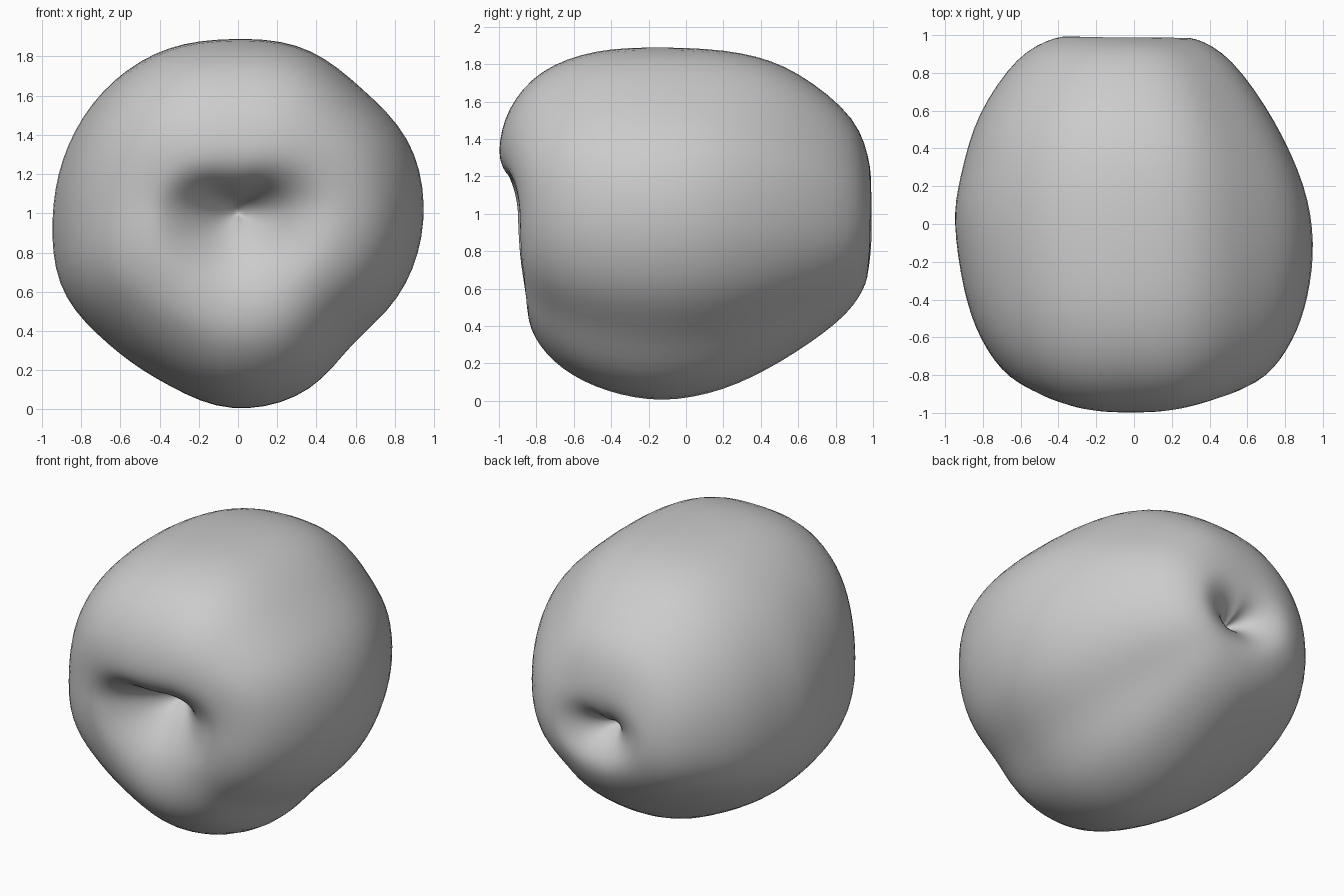
import bpy, bmesh, math

if "Cube" in bpy.data.objects:
    bpy.data.objects.remove(bpy.data.objects["Cube"])

SEGS, SUB = 72, 4

# Meridians from front dimple to back dimple: (offset coordinate, y)
top = [(1.0, -.55), (1.06, -.62), (1.11, -.78), (1.19, -.94), (1.33, -1.0), (1.56, -.945),
       (1.76, -.77), (1.87, -.48), (1.89, -.1), (1.86, .3), (1.75, .6), (1.51, .89),
       (1.25, .985), (1.08, .97), (.98, .88), (.93, .75)]
bottom = [(1.0, -.55), (.95, -.62), (.85, -.71), (.70, -.81), (.52, -.85), (.34, -.81),
          (.17, -.66), (.05, -.42), (0, -.12), (.06, .2), (.21, .51), (.42, .81),
          (.59, .945), (.73, .97), (.86, .88), (.93, .75)]
left = [(0, -.55), (-.08, -.62), (-.2, -.75), (-.33, -.86), (-.46, -.9), (-.66, -.81),
        (-.81, -.61), (-.9, -.35), (-.95, 0), (-.92, .25), (-.82, .58), (-.62, .87),
        (-.42, .985), (-.28, .98), (-.15, .89), (-.06, .75)]
right = [(0, -.55), (.08, -.62), (.2, -.75), (.33, -.85), (.5, -.89), (.7, -.8),
         (.84, -.61), (.92, -.38), (.95, -.1), (.9, .2), (.74, .55), (.52, .86),
         (.33, .98), (.2, .97), (.07, .89), (-.06, .75)]
# Widest cross-section: radius every 22.5 degrees from +x towards +z
outline = [.975, .985, .935, .94, .91, .925, .925, .92,
           .92, .94, .90, .91, .975, .965, .885, .938]


def spline(p0, p1, p2, p3, t):
    return .5 * (2 * p1 + (p2 - p0) * t + (2 * p0 - 5 * p1 + 4 * p2 - p3) * t * t
                 + (3 * p1 - p0 - 3 * p2 + p3) * t ** 3)


def along(pts, t):
    i = min(int(t), len(pts) - 2)
    ids = [max(0, min(len(pts) - 1, i + k)) for k in (-1, 0, 1, 2)]
    return [spline(*[pts[j][c] for j in ids], t - i) for c in (0, 1)]


def around(a):
    u = a / (math.tau / 16)
    i = int(u)
    return spline(*[outline[(i + k) % 16] for k in (-1, 0, 1, 2)], u - i)


def blend(vals, a, power=2):
    r, t, l, b = vals
    c, s = math.cos(a), math.sin(a)
    w = abs(c) ** (power if s > 0 else 2)
    return (r if c > 0 else l) * w + (t if s > 0 else b) * (1 - w)


# Fruit body: rings lofted between the two dimples
bm = bmesh.new()
n = (len(top) - 1) * SUB
rings = []
for k in range(1, n):
    f = k / n
    cx, cz = -.06 * f, 1.0 - .07 * f
    m = [along(p, k / SUB) for p in (right, top, left, bottom)]
    radii = [m[0][0] - cx, m[1][0] - cz, cx - m[2][0], cz - m[3][0]]
    ring = []
    for j in range(SEGS):
        a = math.tau * j / SEGS
        r = blend(radii, a)
        w = min(1, max(0, (r - .2) / .5))
        r *= 1 + w * (around(a) / blend((.975, .91, .92, .975), a) - 1)
        y = blend([q[1] for q in m], a, 3.5 if f < .5 else 2)
        ring.append(bm.verts.new((cx + r * math.cos(a), y, cz + r * math.sin(a))))
    rings.append(ring)
for r0, r1 in zip(rings, rings[1:]):
    for j in range(SEGS):
        i = (j + 1) % SEGS
        bm.faces.new((r0[j], r0[i], r1[i], r1[j]))
# Dimple floors
for ring, pole in ((rings[0], (0, -.55, 1.0)), (rings[-1], (-.06, .75, .93))):
    v = bm.verts.new(pole)
    for j in range(SEGS):
        bm.faces.new((v, ring[j], ring[(j + 1) % SEGS]))
# Soften the lips and blend the meridians
for _ in range(3):
    bmesh.ops.smooth_vert(bm, verts=bm.verts, factor=.5,
                          use_axis_x=True, use_axis_y=True, use_axis_z=True)
bmesh.ops.recalc_face_normals(bm, faces=bm.faces)
mesh = bpy.data.meshes.new("fruit_body")
bm.to_mesh(mesh)
bm.free()
mesh.shade_smooth()
bpy.context.collection.objects.link(bpy.data.objects.new("fruit_body", mesh))
